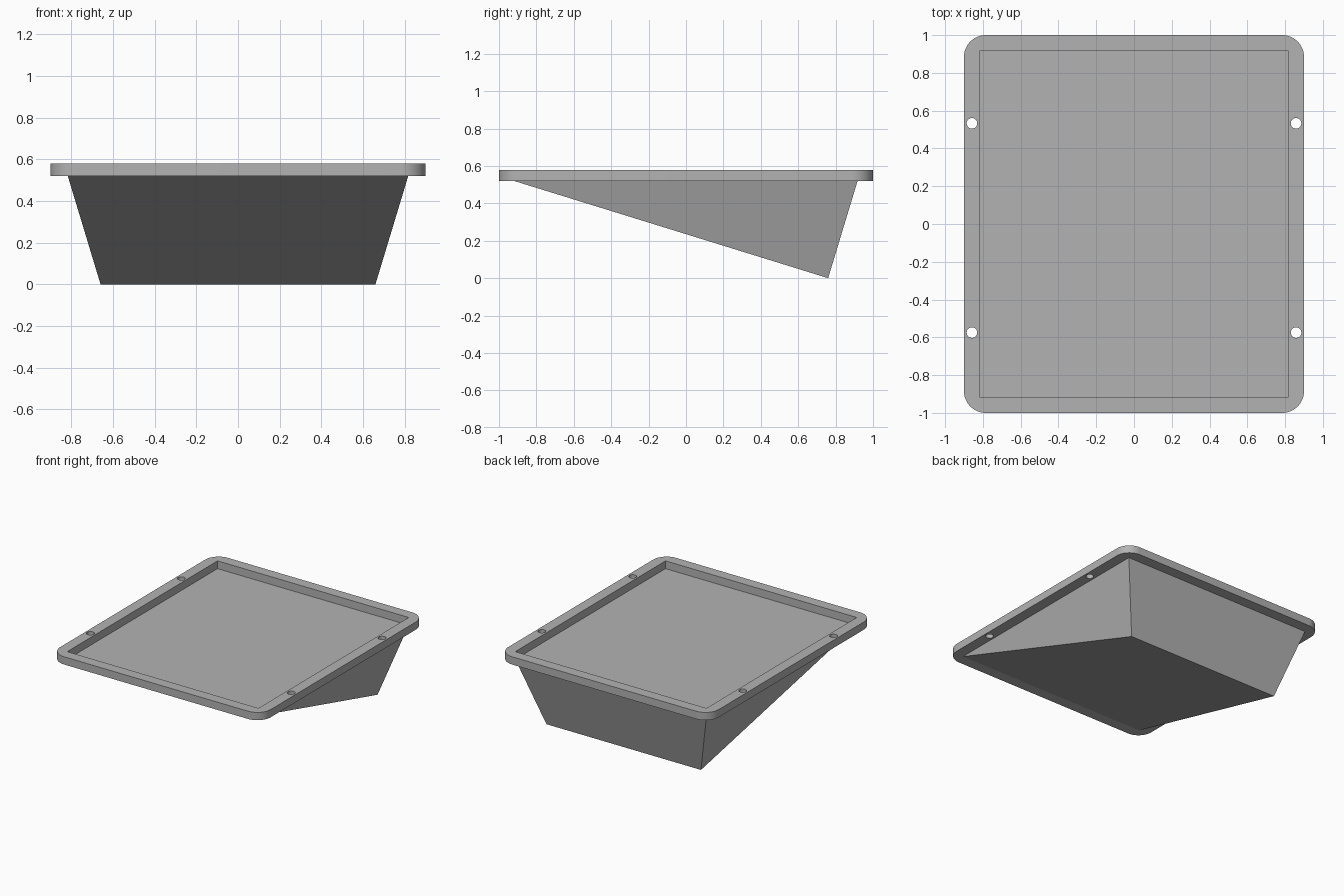
import bpy, bmesh
from math import sin, cos, pi, radians

cube = bpy.data.objects.get("Cube")
if cube:
    bpy.data.objects.remove(cube)

grey = bpy.data.materials.new("plain grey")
grey.use_nodes = True
colour = (0.45, 0.45, 0.45, 1)
grey.diffuse_color = colour
grey.node_tree.nodes["Principled BSDF"].inputs["Base Color"].default_value = colour

RIM_BOTTOM, RIM_TOP = 0.519, 0.579
HALF_X, HALF_Y = 0.9, 1.0          # outer rim
IN_X, IN_Y = 0.817, 0.917          # recess opening
LOW_X, LOW_Y = 0.66, 0.76          # lower edge of the wedge


def arc(cx, cy, r, start, sweep, steps):
    return [(cx + r * cos(start + sweep * i / steps),
             cy + r * sin(start + sweep * i / steps)) for i in range(steps + 1)]


def finish(bm, name):
    bmesh.ops.recalc_face_normals(bm, faces=bm.faces)
    mesh = bpy.data.meshes.new(name)
    bm.to_mesh(mesh)
    bm.free()
    mesh.materials.append(grey)
    ob = bpy.data.objects.new(name, mesh)
    bpy.context.collection.objects.link(ob)
    return ob


# Rim: rounded outline, rectangular opening and four screw holes
RADIUS = 0.115
corners = [(1, 1), (-1, 1), (-1, -1), (1, -1)]
outline = []
for i, (sx, sy) in enumerate(corners):
    outline += arc(sx * (HALF_X - RADIUS), sy * (HALF_Y - RADIUS),
                   RADIUS, i * pi / 2, pi / 2, 12)
loops = [outline, [(sx * IN_X, sy * IN_Y) for sx, sy in corners]]
for sx in (-1, 1):
    for y in (0.533, -0.575):
        loops.append(arc(sx * 0.858, y, 0.028, 0, 2 * pi, 24)[:-1])

bm = bmesh.new()
edges = []
for loop in loops:
    verts = [bm.verts.new((x, y, RIM_BOTTOM)) for x, y in loop]
    edges += [bm.edges.new((v, verts[i - 1])) for i, v in enumerate(verts)]
bmesh.ops.triangle_fill(bm, edges=edges, use_beauty=True, normal=(0, 0, 1))
bmesh.ops.dissolve_limit(bm, angle_limit=0.01, verts=[], edges=bm.edges[:])
up = bmesh.ops.extrude_face_region(bm, geom=bm.faces[:], use_keep_orig=True)
bmesh.ops.translate(bm, vec=(0, 0, RIM_TOP - RIM_BOTTOM),
                    verts=[g for g in up["geom"] if isinstance(g, bmesh.types.BMVert)])
rim = finish(bm, "rim")
bpy.ops.object.select_all(action='DESELECT')
rim.select_set(True)
bpy.context.view_layer.objects.active = rim
bpy.ops.object.shade_smooth_by_angle(angle=radians(30))

# Wedge body: its flat top is the recess floor
bm = bmesh.new()
top = [bm.verts.new((sx * IN_X, sy * IN_Y, RIM_BOTTOM)) for sx, sy in corners]
low = [bm.verts.new((sx * LOW_X, LOW_Y, 0)) for sx in (1, -1)]
bm.faces.new(top)
bm.faces.new((top[0], top[1], low[1], low[0]))     # back
bm.faces.new((top[2], top[3], low[0], low[1]))     # sloping underside
bm.faces.new((top[3], top[0], low[0]))             # left side
bm.faces.new((top[1], top[2], low[1]))             # right side
finish(bm, "wedge_body")
